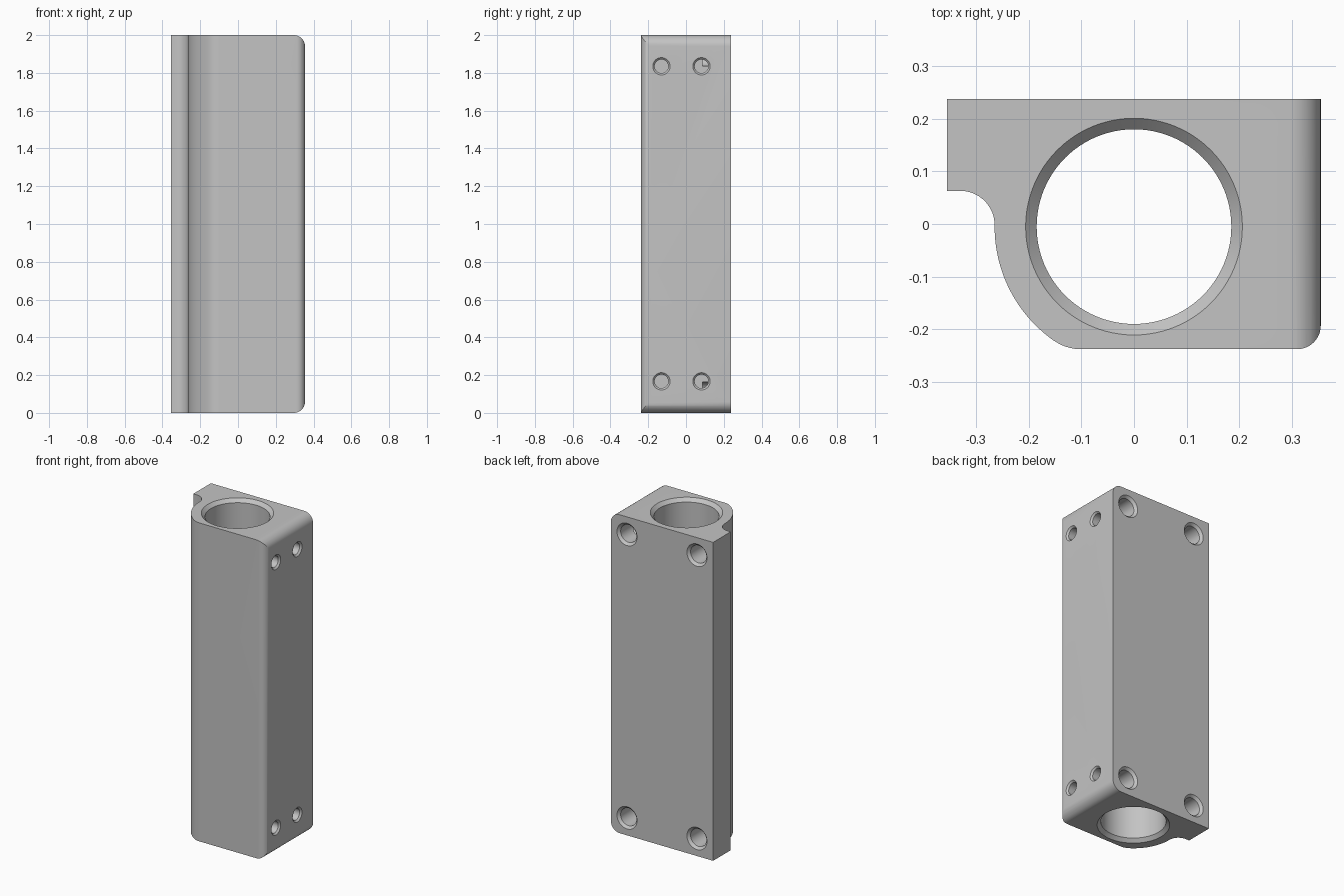
import bpy, bmesh, math
from mathutils import Matrix, Vector

if "Cube" in bpy.data.objects:
    bpy.data.objects.remove(bpy.data.objects["Cube"])

HX, HY, H = 0.355, 0.238, 2.0
BORE_Y = -0.005

grey = bpy.data.materials.new("plain grey")
grey.diffuse_color = (0.55, 0.55, 0.55, 1)
grey.use_nodes = True
grey.node_tree.nodes["Principled BSDF"].inputs["Base Color"].default_value = grey.diffuse_color


def make_object(name, bm):
    bmesh.ops.recalc_face_normals(bm, faces=bm.faces)
    mesh = bpy.data.meshes.new(name)
    bm.to_mesh(mesh)
    bm.free()
    mesh.materials.append(grey)
    obj = bpy.data.objects.new(name, mesh)
    bpy.context.collection.objects.link(obj)
    return obj


def arc(cx, cy, r, a0, a1, n):
    angles = [math.radians(a0 + (a1 - a0) * i / n) for i in range(n + 1)]
    return [(cx + r * math.cos(a), cy + r * math.sin(a)) for a in angles]


def prism(name, points, direction):
    """Closed 3D outline extruded along a direction."""
    bm = bmesh.new()
    face = bm.faces.new([bm.verts.new(p) for p in points])
    ext = bmesh.ops.extrude_face_region(bm, geom=[face])
    verts = [v for v in ext["geom"] if isinstance(v, bmesh.types.BMVert)]
    bmesh.ops.translate(bm, verts=verts, vec=direction)
    return make_object(name, bm)


def lathe(name, profile, matrix, n):
    """Solid of stacked rings (radius, height), placed by a matrix."""
    bm = bmesh.new()
    rings = [[bm.verts.new((r * math.cos(math.tau * i / n),
                            r * math.sin(math.tau * i / n), z)) for i in range(n)]
             for r, z in profile]
    for a, b in zip(rings, rings[1:]):
        for i in range(n):
            j = (i + 1) % n
            bm.faces.new((a[i], a[j], b[j], b[i]))
    bm.faces.new(rings[0])
    bm.faces.new(rings[-1])
    bm.transform(matrix)
    return make_object(name, bm)


def apply_boolean(target, tool, operation):
    mod = target.modifiers.new("cut", 'BOOLEAN')
    mod.operation, mod.object, mod.solver = operation, tool, 'EXACT'
    bpy.context.view_layer.objects.active = target
    bpy.ops.object.modifier_apply(modifier=mod.name)
    bpy.data.objects.remove(tool)


# Block outline: notch, wall around the bore, rounded front corner
outline = [(HX, HY), (-HX, HY), (-HX, 0.063)]
outline += arc(-0.33, -0.002, 0.065, 90, 0, 16)
outline += arc(0, BORE_Y, 0.265, 181, 234.7, 20)
outline += arc(-0.10, -0.146, 0.092, 238, 270, 8)
outline += arc(HX - 0.045, -HY + 0.045, 0.045, -90, 0, 12)
block = prism("bored_block", [(x, y, 0) for x, y in outline], (0, 0, H))

# Rounded upper and lower edges on the right side
R = 0.06
side = [(-1, -0.5), (HX - R, -0.5), (HX - R, 0)]
side = [(-1, 0), *arc(HX - R, R, R, -90, 0, 12), *arc(HX - R, H - R, R, 0, 90, 12), (-1, H)]
apply_boolean(block, prism("edge_rounder", [(x, -1, z) for x, z in side], (0, 2, 0)), 'INTERSECT')

# Main bore, chamfered at both ends
E = 0.01
bore = [(0.206 + E, -E), (0.185, 0.021), (0.185, H - 0.021), (0.206 + E, H + E)]
apply_boolean(block, lathe("bore_cutter", bore, Matrix.Translation((0, BORE_Y, 0)), 96), 'DIFFERENCE')


def screw_hole(position, inward, r_out, r_in, depth):
    """Blind screw hole with a chamfered mouth."""
    c = r_out - r_in
    profile = [(r_out + E, -E), (r_in, c), (r_in, depth)]
    turn = Vector(inward).to_track_quat('Z', 'Y').to_matrix().to_4x4()
    tool = lathe("screw_hole_cutter", profile, Matrix.Translation(position) @ turn, 40)
    apply_boolean(block, tool, 'DIFFERENCE')


# Four mounting holes in the back
for x in (-0.243, 0.243):
    for z in (0.11, H - 0.11):
        screw_hole((x, HY, z), (0, -1, 0), 0.07, 0.055, 0.15)

# Four smaller holes in the right side
for y in (-0.13, 0.082):
    for z in (0.167, H - 0.165):
        screw_hole((HX, y, z), (-1, 0, 0), 0.046, 0.036, 0.10)

# Smooth the curved walls and keep the edges crisp
bpy.ops.object.select_all(action='DESELECT')
block.select_set(True)
bpy.context.view_layer.objects.active = block
bpy.ops.object.shade_smooth_by_angle(angle=math.radians(30))
